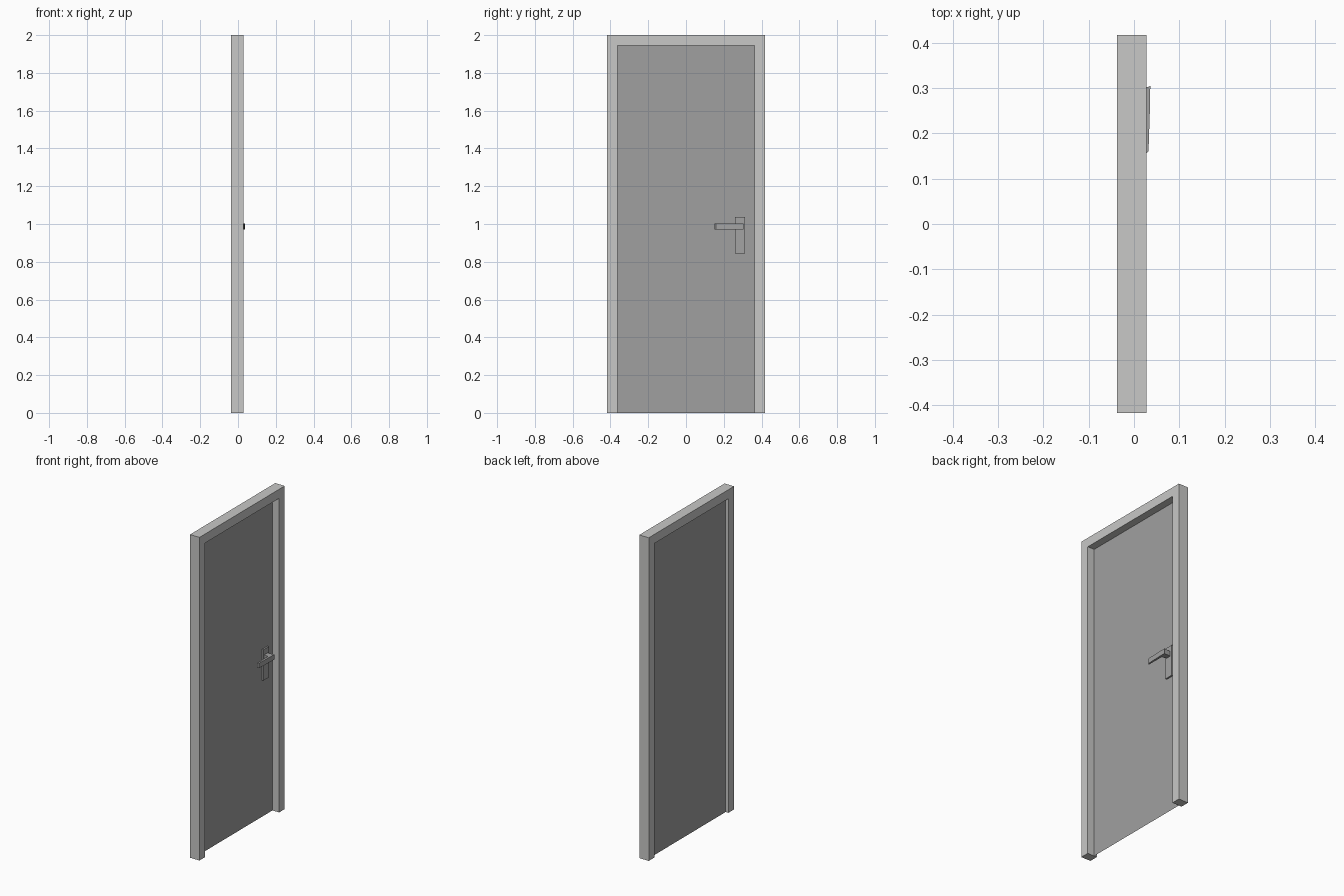
import bpy, bmesh
from mathutils import Vector

if "Cube" in bpy.data.objects:
    bpy.data.objects.remove(bpy.data.objects["Cube"])


def material(name, value):
    m = bpy.data.materials.new(name)
    m.diffuse_color = (*value, 1)
    m.use_nodes = True
    m.node_tree.nodes["Principled BSDF"].inputs["Base Color"].default_value = m.diffuse_color
    return m


FRAME = material("light grey", (0.58, 0.58, 0.57))
PANEL = material("mid grey", (0.35, 0.35, 0.35))
METAL = material("handle grey", (0.37, 0.37, 0.37))


def prism(name, points, offset, mat):
    """Face from 3D points, swept along offset (None keeps a flat sheet)."""
    bm = bmesh.new()
    face = bm.faces.new([bm.verts.new(p) for p in points])
    if offset:
        res = bmesh.ops.extrude_face_region(bm, geom=[face], use_keep_orig=True)
        verts = [g for g in res["geom"] if isinstance(g, bmesh.types.BMVert)]
        bmesh.ops.translate(bm, verts=verts, vec=Vector(offset))
        bmesh.ops.recalc_face_normals(bm, faces=bm.faces)
    mesh = bpy.data.meshes.new(name)
    bm.to_mesh(mesh)
    bm.free()
    mesh.materials.append(mat)
    obj = bpy.data.objects.new(name, mesh)
    bpy.context.collection.objects.link(obj)
    return obj


W, IN, H, IH = 0.417, 0.362, 2.0, 1.944   # frame and opening half widths, heights
X0, X1, XD = -0.037, 0.028, -0.018        # frame back, frame front, door plane

# Door frame: one U-shaped profile swept through the wall depth
u_shape = [(-W, 0), (-W, H), (W, H), (W, 0), (IN, 0), (IN, IH), (-IN, IH), (-IN, 0)]
prism("door_frame", [(X0, y, z) for y, z in u_shape], (X1 - X0, 0, 0), FRAME)

# Door panel: thin sheet inside the frame
panel = [(-IN, 0), (IN, 0), (IN, IH), (-IN, IH)]
prism("door_panel", [(XD, y, z) for y, z in panel], None, PANEL)

# Handle back plate
plate = [(0.26, 0.845), (0.313, 0.845), (0.313, 1.036), (0.26, 1.036)]
prism("handle_plate", [(XD, y, z) for y, z in plate], (0.01, 0, 0), METAL)

# Lever: bent profile seen from above, with the stem reaching the plate
lever = [(-0.008, 0.300), (0.030, 0.302), (0.036, 0.305), (0.035, 0.25),
         (0.032, 0.16), (0.022, 0.152), (0.021, 0.262), (-0.008, 0.268)]
prism("handle_lever", [(x, y, 0.971) for x, y in lever], (0, 0, 0.031), METAL)
